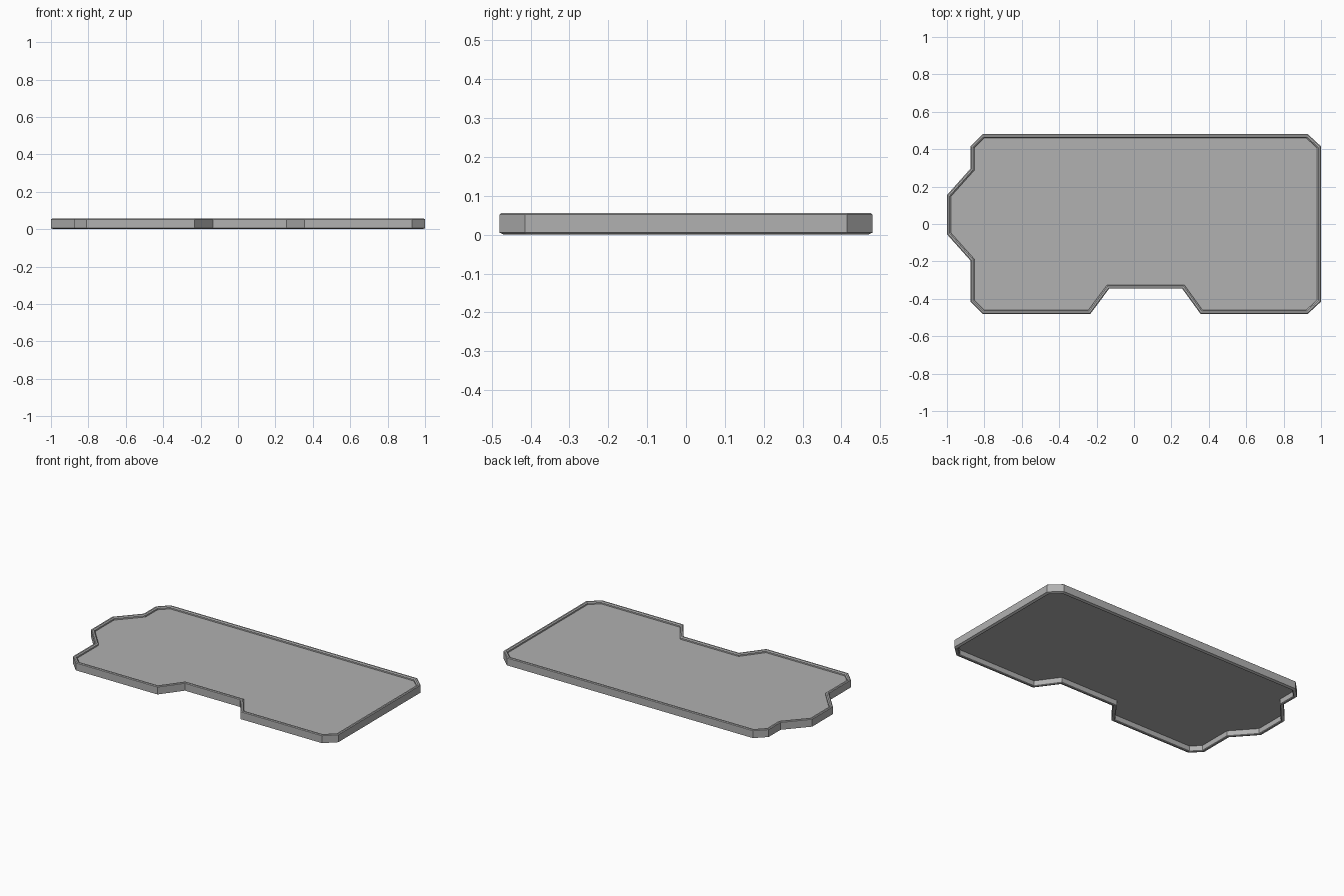
import bpy, bmesh
from mathutils import Vector

if "Cube" in bpy.data.objects:
    bpy.data.objects.remove(bpy.data.objects["Cube"])

# Plan outline, counter-clockwise seen from above
OUTLINE = [Vector(p) for p in [
    (-0.81, -0.48), (-0.233, -0.48), (-0.133, -0.346), (0.258, -0.346),
    (0.355, -0.48), (0.93, -0.48), (1.0, -0.415), (1.0, 0.415),
    (0.93, 0.48), (-0.81, 0.48), (-0.875, 0.415), (-0.875, 0.295),
    (-1.0, 0.155), (-1.0, -0.055), (-0.875, -0.195), (-0.875, -0.415)]]

# Mid grey shared by both parts
grey = bpy.data.materials.new("mid_grey")
grey.diffuse_color = (0.44, 0.44, 0.44, 1.0)
grey.use_nodes = True
grey.node_tree.nodes["Principled BSDF"].inputs["Base Color"].default_value = grey.diffuse_color


def inset(points, d):
    """Mitred inward offset of a counter-clockwise polygon."""
    out = []
    for i, p in enumerate(points):
        a = (p - points[i - 1]).normalized()
        b = (points[(i + 1) % len(points)] - p).normalized()
        na, nb = Vector((-a.y, a.x)), Vector((-b.y, b.x))
        out.append(p + (na + nb) * d / (1 + na.dot(nb)))
    return out


def sweep(name, profile, closed):
    """Stack inset rings (inset, z); join end to start, or cap both ends."""
    bm = bmesh.new()
    rings = [[bm.verts.new((p.x, p.y, z)) for p in inset(OUTLINE, d)]
             for d, z in profile]
    pairs = list(zip(rings, rings[1:]))
    if closed:
        pairs.append((rings[-1], rings[0]))
    else:
        bm.faces.new(rings[0])
        bm.faces.new(rings[-1])
    n = len(OUTLINE)
    for lo, hi in pairs:
        for i in range(n):
            j = (i + 1) % n
            bm.faces.new((lo[i], lo[j], hi[j], hi[i]))
    bmesh.ops.recalc_face_normals(bm, faces=bm.faces)
    mesh = bpy.data.meshes.new(name)
    bm.to_mesh(mesh)
    bm.free()
    mesh.materials.append(grey)
    ob = bpy.data.objects.new(name, mesh)
    bpy.context.collection.objects.link(ob)
    return ob


# Raised rim with chamfered edges
sweep("rim", [(0.012, 0.0), (0.0, 0.005), (0.0, 0.052), (0.005, 0.056),
              (0.014, 0.056), (0.021, 0.050), (0.021, 0.004), (0.017, 0.0)], True)

# Thin floor panel, recessed above and hollow below
sweep("floor_panel", [(0.02, 0.036), (0.02, 0.041)], False)
